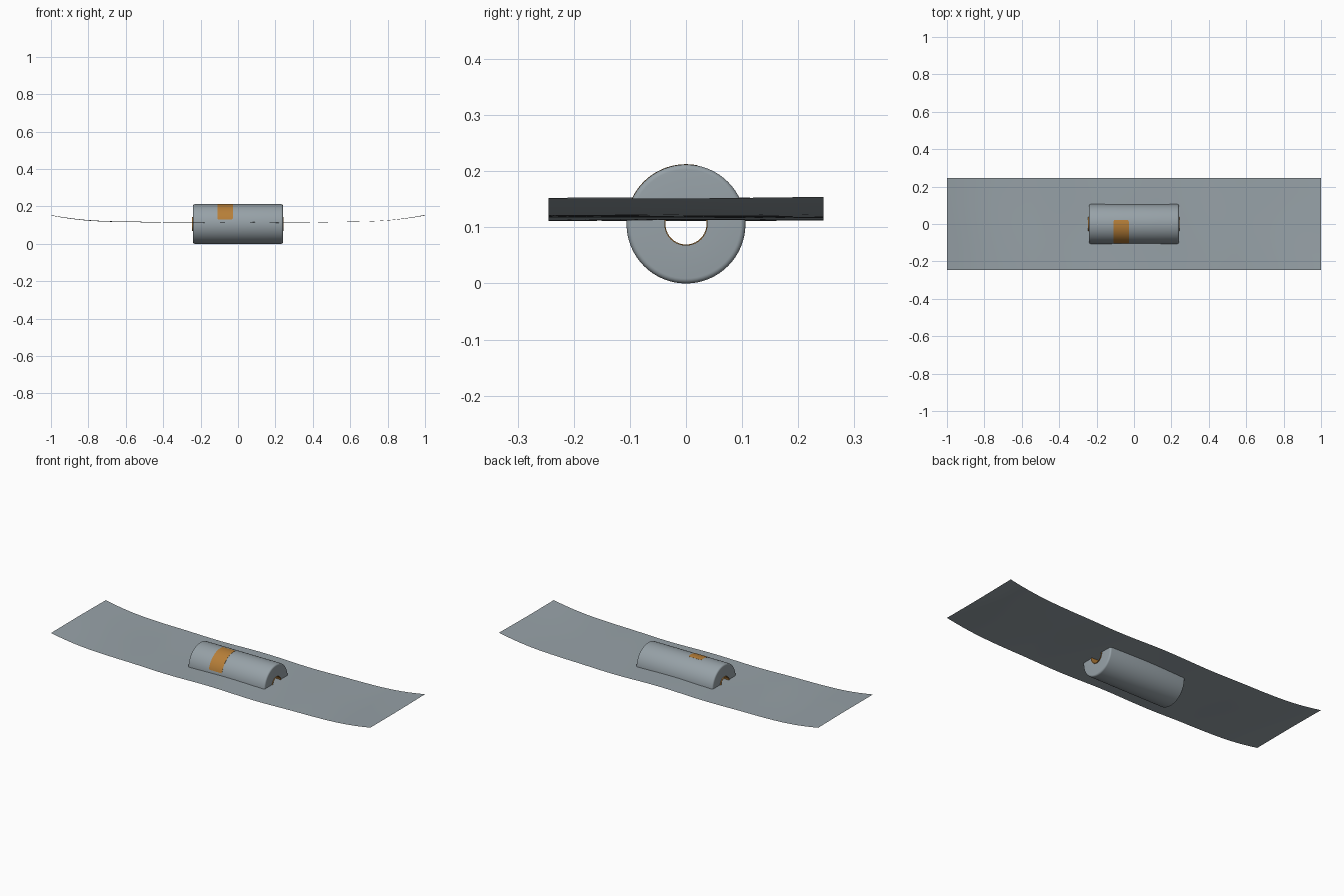
import bpy, math

if "Cube" in bpy.data.objects:
    bpy.data.objects.remove(bpy.data.objects["Cube"])

CENTRE = 0.106   # height of the roll axis
RADIUS = 0.106


def material(name, rgb):
    m = bpy.data.materials.new(name)
    m.use_nodes = True
    m.diffuse_color = (*rgb, 1)
    m.node_tree.nodes["Principled BSDF"].inputs["Base Color"].default_value = (*rgb, 1)
    return m


grey = material("blue grey", (0.31, 0.36, 0.39))
orange = material("burnt orange", (0.47, 0.21, 0.04))


def add_object(name, verts, faces, mat):
    mesh = bpy.data.meshes.new(name)
    mesh.from_pydata(verts, [], faces)
    mesh.materials.append(mat)
    obj = bpy.data.objects.new(name, mesh)
    bpy.context.collection.objects.link(obj)
    bpy.ops.object.select_all(action="DESELECT")
    obj.select_set(True)
    bpy.context.view_layer.objects.active = obj
    bpy.ops.object.shade_smooth_by_angle(angle=math.radians(40))
    return obj


def lathe(name, profile, mat, steps=64):
    """Turn a closed (x, radius) profile about the roll axis."""
    n = len(profile)
    verts = []
    for i in range(steps):
        a = math.tau * i / steps
        verts += [(x, r * math.cos(a), CENTRE + r * math.sin(a)) for x, r in profile]
    faces = [(i * n + j, i * n + (j + 1) % n,
              (i + 1) % steps * n + (j + 1) % n, (i + 1) % steps * n + j)
             for i in range(steps) for j in range(n)]
    return add_object(name, verts, faces, mat)


# Padded roll with rounded outer rims
def rim(sign):
    bevel = 0.009
    arc = [math.pi / 2 * k / 5 for k in range(6)]
    return [(sign * (0.24 - bevel + bevel * math.cos(a)),
             RADIUS - bevel + bevel * math.sin(a)) for a in arc]


lathe("roll_body", [(0.24, 0.038)] + rim(1) + rim(-1)[::-1] + [(-0.24, 0.038)], grey)

# Thin core tube, showing slightly at both ends
lathe("core_tube", [(-0.246, 0.0365), (0.244, 0.0365), (0.244, 0.0385), (-0.246, 0.0385)], orange)

# Curved label over the front of the roll
steps = 24
verts, faces = [], []
for i in range(steps + 1):
    a = math.radians(79 + 88 * i / steps)
    inset = 0.004 if i in (0, steps) else 0
    for x, r in ((-0.11 + inset, 0.1045), (-0.11 + inset, 0.1066),
                 (-0.028 - inset, 0.1066), (-0.028 - inset, 0.1045)):
        verts.append((x, r * math.cos(a), CENTRE + r * math.sin(a)))
for i in range(steps):
    for j in range(4):
        k = (j + 1) % 4
        faces.append((i * 4 + j, i * 4 + k, i * 4 + 4 + k, i * 4 + 4 + j))
faces += [(3, 2, 1, 0), tuple(steps * 4 + j for j in range(4))]
add_object("label", verts, faces, orange)


# Long wavy sheet with upturned ends
def sheet_height(x, y):
    lift = 0.038 * max(0, (abs(x) - 0.55) / 0.45) ** 1.8
    ripple = 0.0025 * math.cos(x * 11) + 0.001 * math.sin(x * 5 + y * 9)
    return 0.1145 + lift + ripple + 0.004 * y * x


nx, ny = 80, 12
verts = []
for i in range(nx + 1):
    for j in range(ny + 1):
        x, y = -1 + 2 * i / nx, -0.245 + 0.49 * j / ny
        verts.append((x, y, sheet_height(x, y)))
faces = [(i * (ny + 1) + j, (i + 1) * (ny + 1) + j,
          (i + 1) * (ny + 1) + j + 1, i * (ny + 1) + j + 1)
         for i in range(nx) for j in range(ny)]
add_object("sheet", verts, faces, grey)
